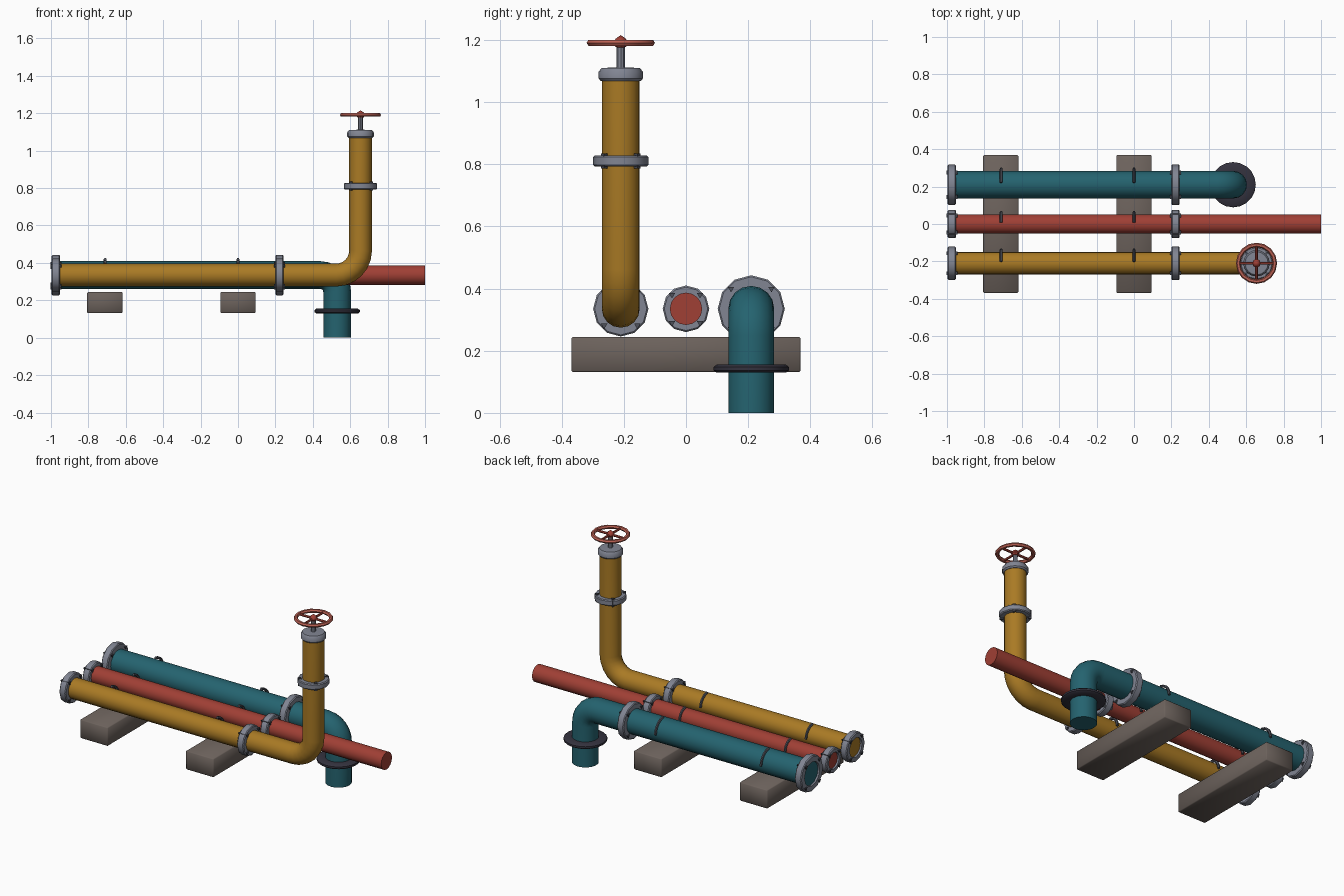
import bpy, bmesh
from math import sin, cos, pi, radians
from mathutils import Vector

cube = bpy.data.objects.get("Cube")
if cube:
    bpy.data.objects.remove(cube)


def material(name, rgb):
    m = bpy.data.materials.new(name)
    m.use_nodes = True
    m.diffuse_color = (*rgb, 1)
    m.node_tree.nodes["Principled BSDF"].inputs["Base Color"].default_value = (*rgb, 1)
    return m


YELLOW = material("yellow paint", (0.40, 0.195, 0.018))
TEAL = material("teal paint", (0.018, 0.125, 0.16))
RED = material("red paint", (0.35, 0.05, 0.035))
STEEL = material("grey steel", (0.22, 0.235, 0.29))
DARK_STEEL = material("dark steel", (0.075, 0.08, 0.10))
RUBBER = material("dark rubber", (0.034, 0.032, 0.048))
CONCRETE = material("brown concrete", (0.15, 0.122, 0.107))
WHEEL = material("light red wheel", (0.50, 0.12, 0.088))


def finish(bm, name, mat, loc=(0, 0, 0), along_x=False, angle=40):
    bmesh.ops.remove_doubles(bm, verts=bm.verts, dist=1e-5)
    bmesh.ops.recalc_face_normals(bm, faces=bm.faces)
    mesh = bpy.data.meshes.new(name)
    bm.to_mesh(mesh)
    bm.free()
    mesh.materials.append(mat)
    ob = bpy.data.objects.new(name, mesh)
    bpy.context.collection.objects.link(ob)
    ob.location = loc
    if along_x:
        ob.rotation_euler.y = pi / 2
    bpy.ops.object.select_all(action='DESELECT')
    ob.select_set(True)
    bpy.context.view_layer.objects.active = ob
    bpy.ops.object.shade_smooth_by_angle(angle=radians(angle))
    return ob


def bridge(bm, a, b):
    n = len(a)
    for i in range(n):
        j = (i + 1) % n
        bm.faces.new((a[i], a[j], b[j], b[i]))


def lathe(name, profile, mat, loc, along_x=False, sides=12, closed=False):
    """Revolve (radius, height) points around the local z axis."""
    bm = bmesh.new()
    rings = [[bm.verts.new((r * cos(2 * pi * i / sides), r * sin(2 * pi * i / sides), h))
              for i in range(sides)] for r, h in profile]
    for a, b in zip(rings, rings[1:]):
        bridge(bm, a, b)
    if closed:
        bridge(bm, rings[-1], rings[0])
    return finish(bm, name, mat, loc, along_x)


def rod(name, r, h0, h1, mat, loc, along_x=False, sides=12):
    return lathe(name, [(0, h0), (r, h0), (r, h1), (0, h1)], mat, loc, along_x, sides)


def tube(name, path, frame, r, mat, sides=16):
    """Sweep a circle along a flat path; frame gives the plane normal."""
    bm = bmesh.new()
    side = Vector(frame)
    pts = [Vector(p) for p in path]
    rings = []
    for i, p in enumerate(pts):
        before = (p - pts[i - 1]).normalized() if i else None
        after = (pts[i + 1] - p).normalized() if i < len(pts) - 1 else None
        t = ((before or after) + (after or before)).normalized()
        n = side.cross(t)
        rings.append([bm.verts.new(p + r * (cos(2 * pi * k / sides) * side
                                            + sin(2 * pi * k / sides) * n))
                      for k in range(sides)])
    for a, b in zip(rings, rings[1:]):
        bridge(bm, a, b)
    bm.faces.new(rings[0])
    bm.faces.new(rings[-1])
    return finish(bm, name, mat)


def elbow_path(x0, x1, y, z, z_end, bend, steps=6):
    """Run along +x, then turn up or down to z_end."""
    s = 1 if z_end > z else -1
    arc = [(x1 - bend + bend * sin(a), y, z + s * bend * (1 - cos(a)))
           for a in (pi / 2 * i / steps for i in range(steps + 1))]
    return [(x0, y, z)] + arc + [(x1, y, z_end)]


def flange(name, bore, r, thick, loc, along_x):
    h, c = thick / 2, 0.005
    lathe(name, [(bore, -h), (r - c, -h), (r, c - h), (r, h - c), (r - c, h), (bore, h)],
          STEEL, loc, along_x, closed=True)
    # four bolts on the diagonals
    for i in range(4):
        a = pi / 4 + i * pi / 2
        u, v = 0.85 * r * cos(a), 0.85 * r * sin(a)
        off = Vector((0, u, v)) if along_x else Vector((u, v, 0))
        rod(name + "_bolt", 0.012, -h - 0.007, h + 0.007, DARK_STEEL,
            Vector(loc) + off, along_x, 3)


# Three pipes
Z = 0.335
START = -0.985
VX = 0.655
tube("yellow_pipe", elbow_path(START, VX, -0.21, Z, 1.08, 0.13), (0, 1, 0), 0.061, YELLOW)
tube("teal_pipe", elbow_path(START, 0.53, 0.21, Z, 0, 0.09), (0, 1, 0), 0.074, TEAL)
tube("red_pipe", [(START, 0, Z), (1, 0, Z)], (0, 1, 0), 0.052, RED)

# Flanges and pipe straps along each horizontal run
for label, y, r, fr in (("yellow", -0.21, 0.061, 0.089),
                        ("teal", 0.21, 0.074, 0.108),
                        ("red", 0, 0.052, 0.075)):
    flange(label + "_end_flange", r - 0.002, fr, 0.044, (-0.974, y, Z), True)
    flange(label + "_joint_flange", r - 0.002, fr, 0.044, (0.222, y, Z), True)
    for x in (-0.71, 0):
        arc = [(x, y + (r + 0.011) * cos(a), Z + (r + 0.011) * sin(a))
               for a in (radians(82 - 16 * i) for i in range(6))]
        tube(label + "_strap", arc, (1, 0, 0), 0.008, DARK_STEEL, 6)

# Riser: flange, cap, stem and handwheel
top = (VX, -0.21, 0)
flange("riser_flange", 0.059, 0.089, 0.035, (VX, -0.21, 0.811), False)
lathe("valve_cap", [(0, 1.068), (0.064, 1.068), (0.071, 1.076), (0.071, 1.098),
                    (0.062, 1.11), (0, 1.113)], STEEL, top, sides=16)
rod("valve_stem", 0.013, 1.1, 1.19, STEEL, top, sides=8)
lathe("wheel_rim", [(0.098 + 0.012 * cos(i * pi / 3), 1.191 + 0.011 * sin(i * pi / 3))
                    for i in range(6)], WHEEL, top, sides=16, closed=True)
lathe("wheel_hub", [(0, 1.172), (0.017, 1.178), (0.023, 1.19), (0.017, 1.204), (0, 1.216)],
      RED, top, sides=8)
for d, side in (((1, 0, 0), (0, 1, 0)), ((0, 1, 0), (1, 0, 0))):
    mid, reach = Vector((VX, -0.21, 1.19)), Vector(d) * 0.095
    tube("wheel_spoke", [mid - reach, mid + reach], side, 0.007, RED, 6)

# Rubber collar on the downpipe
lathe("downpipe_collar", [(0.07, 0.13), (0.112, 0.13), (0.121, 0.137), (0.121, 0.148),
                          (0.112, 0.155), (0.07, 0.155)], RUBBER, (0.53, 0.21, 0),
      sides=20, closed=True)

# Support blocks
for x in (-0.712, 0):
    bm = bmesh.new()
    bmesh.ops.create_cube(bm, size=1)
    bmesh.ops.scale(bm, vec=(0.188, 0.738, 0.114), verts=bm.verts)
    bmesh.ops.bevel(bm, geom=bm.edges[:], offset=0.005, segments=1, affect='EDGES')
    finish(bm, "support_block", CONCRETE, (x, 0, 0.188), angle=80)
